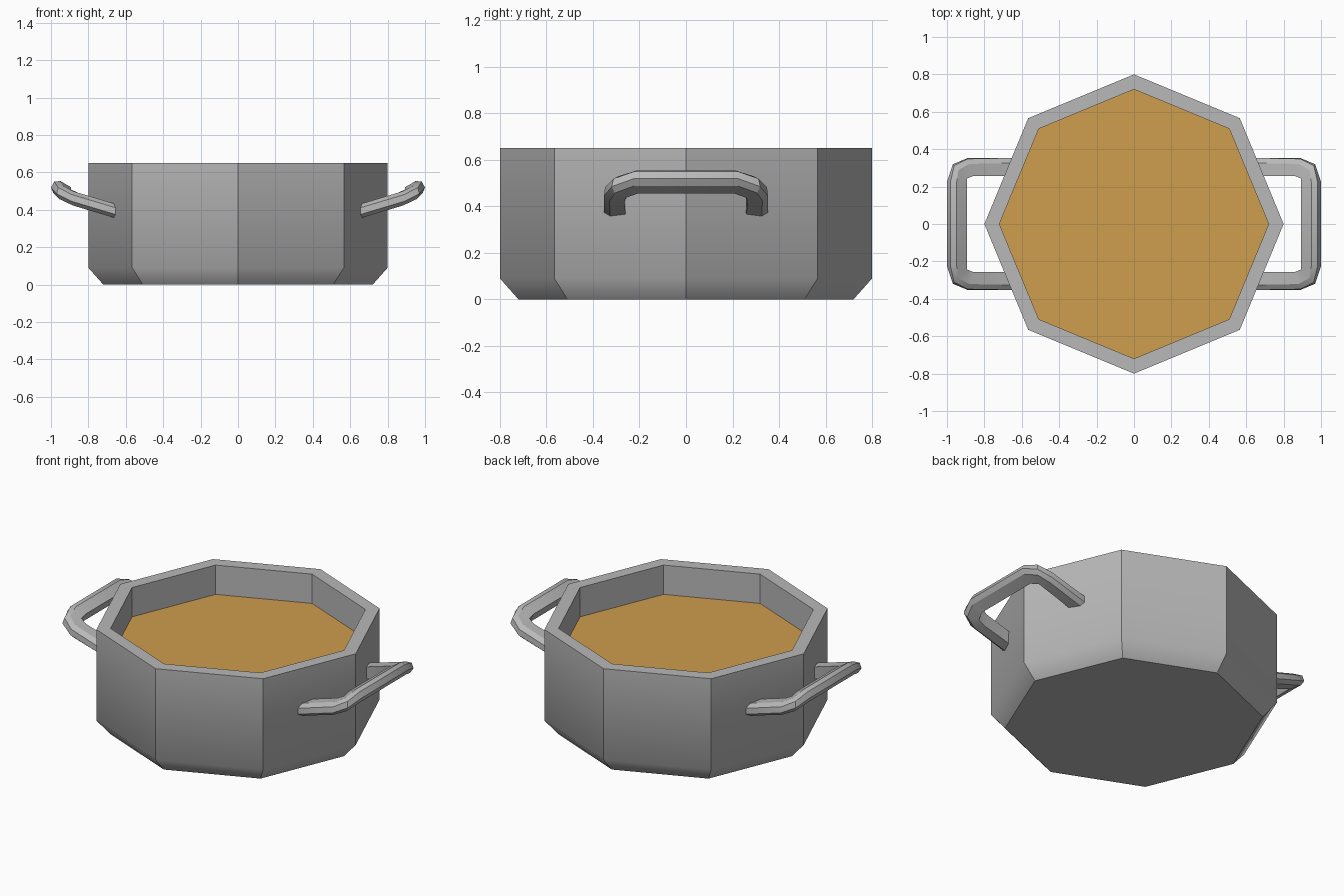
import bpy
import bmesh
from math import radians, sin, cos, pi

cube = bpy.data.objects.get("Cube")
if cube:
    bpy.data.objects.remove(cube)

SIDES = 8


def material(name, rgb):
    mat = bpy.data.materials.new(name)
    mat.use_nodes = True
    mat.diffuse_color = (*rgb, 1)
    bsdf = next(n for n in mat.node_tree.nodes if n.type == "BSDF_PRINCIPLED")
    bsdf.inputs["Base Color"].default_value = (*rgb, 1)
    bsdf.inputs["Roughness"].default_value = 0.6
    return mat


def finish(bm, name, mat):
    bmesh.ops.recalc_face_normals(bm, faces=bm.faces)
    mesh = bpy.data.meshes.new(name)
    bm.to_mesh(mesh)
    bm.free()
    mesh.materials.append(mat)
    obj = bpy.data.objects.new(name, mesh)
    bpy.context.collection.objects.link(obj)
    return obj


def loft(bm, rings):
    """Bridge consecutive closed rings of points with quads."""
    loops = [[bm.verts.new(p) for p in ring] for ring in rings]
    for a, b in zip(loops, loops[1:]):
        for i in range(len(a)):
            j = (i + 1) % len(a)
            bm.faces.new((a[i], a[j], b[j], b[i]))
    return loops


def octagon(radius, z):
    return [(radius * cos(2 * pi * i / SIDES), radius * sin(2 * pi * i / SIDES), z)
            for i in range(SIDES)]


metal = material("grey metal", (0.48, 0.48, 0.48))
broth = material("golden broth", (0.62, 0.34, 0.075))

# Pot: eight-sided shell with a soft lower bevel and open top
WALL, INNER, BEVEL_Z, RIM_Z, SOUP_Z = 0.8, 0.72, 0.09, 0.65, 0.47
bm = bmesh.new()
loops = loft(bm, [octagon(INNER, 0), octagon(WALL, BEVEL_Z), octagon(WALL, RIM_Z),
                  octagon(INNER, RIM_Z), octagon(INNER, SOUP_Z), octagon(INNER, SOUP_Z - 0.03)])
for end in (loops[0], loops[-1]):
    bm.faces.new(end)
for face in bm.faces:
    face.smooth = True
for edge in bm.edges:
    # Only the bevel ring is shaded smoothly
    edge.smooth = all(abs(v.co.z - BEVEL_Z) < 0.001 for v in edge.verts)
finish(bm, "pot", metal)

# Soup surface
bm = bmesh.new()
bm.faces.new([bm.verts.new(p) for p in octagon(INNER, SOUP_Z)])
soup = finish(bm, "soup", broth)

# Handle: chamfered bar swept around a raised loop, mirrored to both sides
section = [(-0.05, 0.038), (0.018, 0.038), (0.045, 0.018),
           (0.045, -0.018), (0.018, -0.038), (-0.05, -0.038)]
# Position, outward heading and upward tilt of each station
half_path = [(0.655, 0.308, 0.393, 90, 0), (0.875, 0.308, 0.459, 70, 6),
             (0.935, 0.285, 0.488, 45, 18), (0.953, 0.215, 0.512, 12, 30)]
path = half_path + [(x, -y, z, -a, t) for x, y, z, a, t in reversed(half_path)]


def station(x, y, z, heading, tilt):
    a, t = radians(heading), radians(tilt)
    ring = []
    for u, v in section:
        out = u * cos(t) - v * sin(t)
        ring.append((x + out * cos(a), y + out * sin(a), z + u * sin(t) + v * cos(t)))
    return ring


bm = bmesh.new()
loops = loft(bm, [station(*s) for s in path])
for end in (loops[0], loops[-1]):
    bm.faces.new(end)
handles = finish(bm, "handles", metal)
bpy.ops.object.select_all(action="DESELECT")
handles.select_set(True)
bpy.context.view_layer.objects.active = handles
bpy.ops.object.shade_smooth_by_angle(angle=radians(30))
mirror = handles.modifiers.new("Mirror", "MIRROR")
mirror.use_mirror_merge = False
